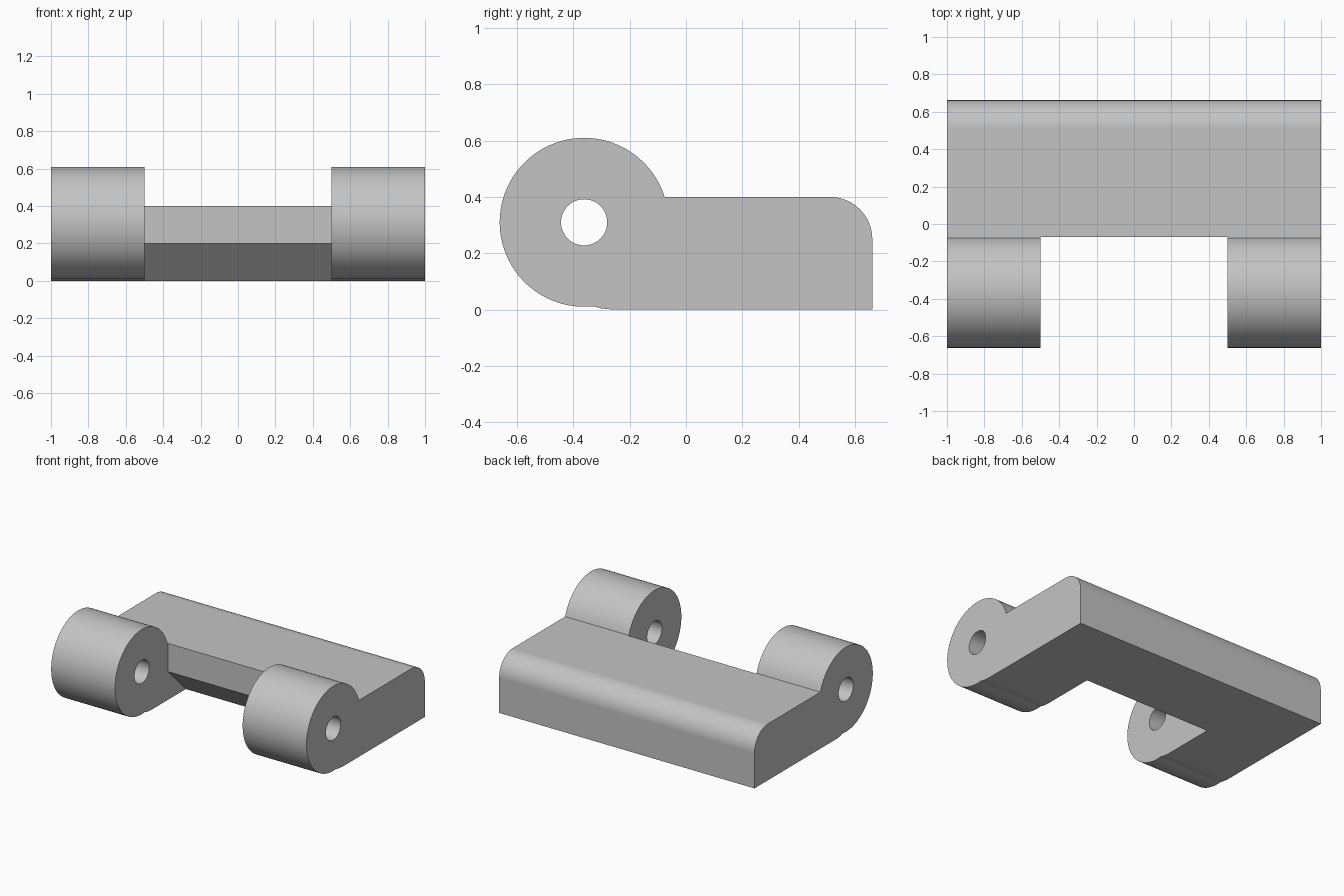
import bpy, bmesh, math

default = bpy.data.objects.get("Cube")
if default:
    bpy.data.objects.remove(default, do_unlink=True)

PIVOT_Y, PIVOT_Z, BARREL_R, PIN_R = -0.362, 0.31, 0.30, 0.082
TOP, BACK, ROUND = 0.40, 0.662, 0.15


def arc(cy, cz, r, start, end, steps):
    """Points on an arc in the YZ plane, angles in degrees."""
    angles = [math.radians(start + (end - start) * i / steps) for i in range(steps + 1)]
    return [(cy + r * math.cos(a), cz + r * math.sin(a)) for a in angles]


def extrude(name, profile, half_width):
    """Extrude a YZ profile symmetrically along X."""
    bm = bmesh.new()
    face = bm.faces.new([bm.verts.new((-half_width, y, z)) for y, z in profile])
    grown = bmesh.ops.extrude_face_region(bm, geom=[face])["geom"]
    verts = [v for v in grown if isinstance(v, bmesh.types.BMVert)]
    bmesh.ops.translate(bm, verts=verts, vec=(2 * half_width, 0, 0))
    bmesh.ops.recalc_face_normals(bm, faces=bm.faces[:])
    mesh = bpy.data.meshes.new(name)
    bm.to_mesh(mesh)
    bm.free()
    obj = bpy.data.objects.new(name, mesh)
    bpy.context.collection.objects.link(obj)
    return obj


def cut(target, cutter):
    """Subtract the cutter, then discard it."""
    cutter.hide_render = True
    mod = target.modifiers.new("cut", 'BOOLEAN')
    mod.operation, mod.solver, mod.object = 'DIFFERENCE', 'EXACT', cutter
    bpy.ops.object.modifier_apply(modifier=mod.name)
    bpy.data.objects.remove(cutter, do_unlink=True)


# Hinge leaf: round barrel, small lip under it, flat plate with rounded back edge
meet = math.degrees(math.asin((TOP - PIVOT_Z) / BARREL_R))
profile = arc(PIVOT_Y, PIVOT_Z, BARREL_R, meet, 276, 64)
profile += [(-0.30, 0.004), (-0.26, 0), (BACK, 0)]
profile += arc(BACK - ROUND, TOP - ROUND, ROUND, 0, 90, 16)
leaf = extrude("hinge_leaf", profile, 1.0)

bpy.ops.object.select_all(action='DESELECT')
leaf.select_set(True)
bpy.context.view_layer.objects.active = leaf

# Gap between the two knuckles, with a chamfer under the plate
gap = [(-0.9, -0.1), (0.23, -0.1), (-0.07, 0.2), (-0.07, 0.9), (-0.9, 0.9)]
cut(leaf, extrude("gap_cutter", gap, 0.5))

# Pin hole through both knuckles
hole = arc(PIVOT_Y, PIVOT_Z, PIN_R, 0, 360, 48)[:-1]
cut(leaf, extrude("pin_hole_cutter", hole, 1.2))

# Plain grey finish
grey = bpy.data.materials.new("plain_grey")
grey.use_nodes = True
color = (0.55, 0.55, 0.55, 1)
grey.diffuse_color = color
grey.node_tree.nodes["Principled BSDF"].inputs["Base Color"].default_value = color
leaf.data.materials.clear()
leaf.data.materials.append(grey)

# Smooth barrels and round edge, crisp corners
bpy.ops.object.shade_smooth_by_angle(angle=math.radians(20))
weighted = leaf.modifiers.new("weighted_normals", 'WEIGHTED_NORMAL')
weighted.keep_sharp = True
